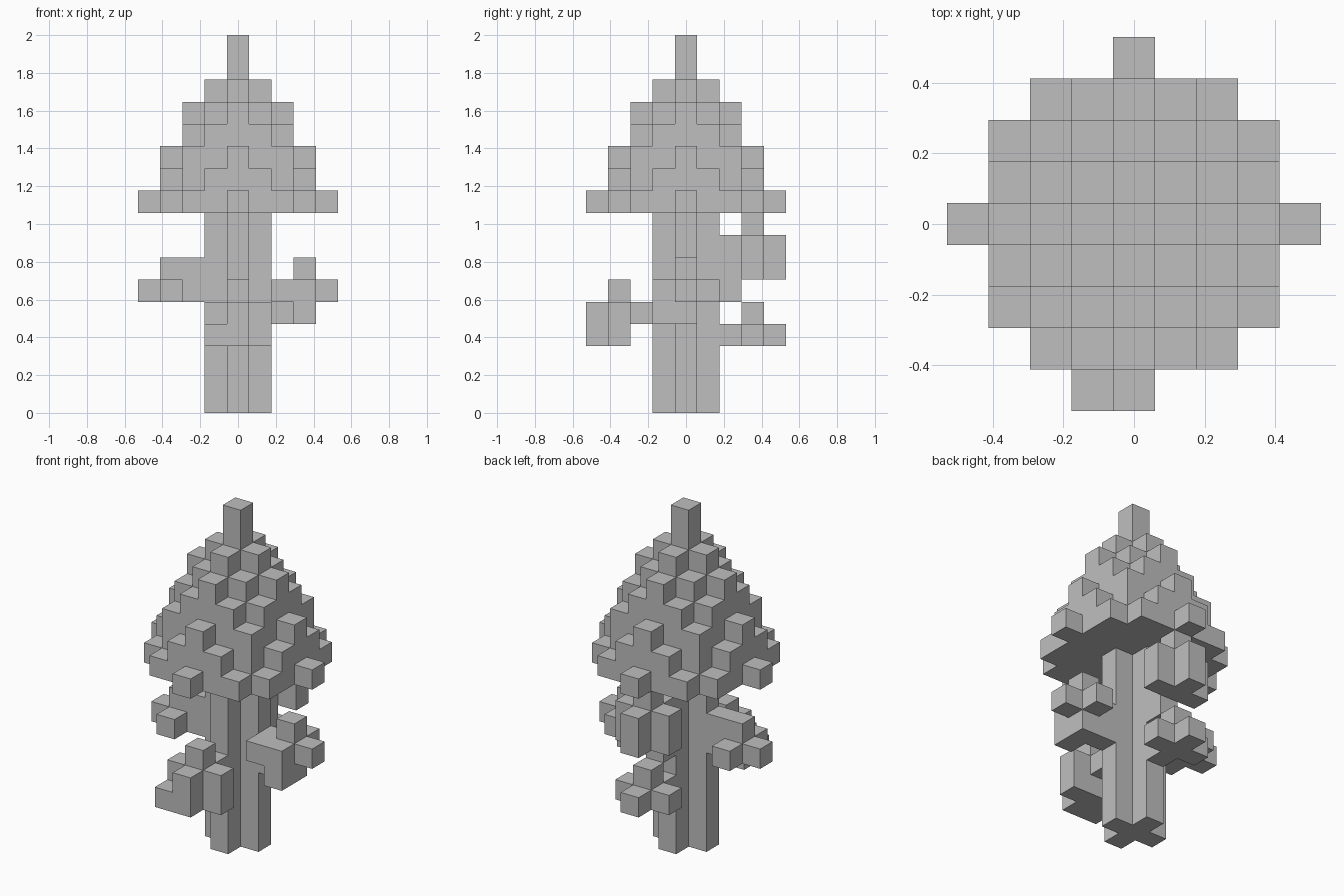
import bpy
import bmesh
from itertools import product
from mathutils import Vector

if "Cube" in bpy.data.objects:
    bpy.data.objects.remove(bpy.data.objects["Cube"], do_unlink=True)

UNIT = 2 / 17  # edge length of one block

# Single plain material
grey = bpy.data.materials.new("plain_grey")
grey.use_nodes = True
colour = (0.52, 0.52, 0.52, 1)
grey.diffuse_color = colour
grey.node_tree.nodes["Principled BSDF"].inputs["Base Color"].default_value = colour


def box(x, y, z):
    """Cells of a box; each axis is one index or an inclusive (low, high) pair."""
    spans = [(a, a) if isinstance(a, int) else a for a in (x, y, z)]
    return set(product(*(range(lo, hi + 1) for lo, hi in spans)))


def cross(a, b, z):
    """Two crossed slabs with half extents a and b, swapped between x and y."""
    return box((-a, a), (-b, b), z) | box((-b, b), (-a, a), z)


def build(name, *groups):
    """Turn cells into one mesh of outer faces, merging flat neighbours."""
    cells = set().union(*groups)
    bm = bmesh.new()
    for cell in sorted(cells):
        for axis, sign in product(range(3), (-1, 1)):
            step = [0, 0, 0]
            step[axis] = sign
            if tuple(c + s for c, s in zip(cell, step)) in cells:
                continue
            n = Vector(step)
            u = Vector((0, 0, 0))
            u[(axis + 1) % 3] = 1
            v = n.cross(u)
            centre = Vector(cell) + Vector((0, 0, 0.5)) + n / 2
            corners = [centre + (u * i + v * j) / 2
                       for i, j in ((-1, -1), (1, -1), (1, 1), (-1, 1))]
            bm.faces.new([bm.verts.new(p * UNIT) for p in corners])
    bmesh.ops.remove_doubles(bm, verts=bm.verts, dist=UNIT / 100)
    bmesh.ops.dissolve_limit(bm, angle_limit=0.01, verts=bm.verts, edges=bm.edges)
    mesh = bpy.data.meshes.new(name)
    bm.to_mesh(mesh)
    bm.free()
    mesh.materials.append(grey)
    obj = bpy.data.objects.new(name, mesh)
    bpy.context.collection.objects.link(obj)
    return obj


# Trunk with a plus-shaped section
build("trunk", cross(1, 0, (0, 8)))

# Stepped conical crown, from its wide base to the tip
layers = [[(4, 0), (3, 2)], [(3, 1), (2, 2)], [(3, 0), (2, 2)], [(2, 1)],
          [(2, 0), (1, 1)], [(1, 0)], [(0, 0)], [(0, 0)]]
build("crown", *(cross(a, b, 9 + i)
                 for i, layer in enumerate(layers) for a, b in layer))

# Left branch (+x)
build("left_branch",
      box((2, 3), 0, (4, 5)), box(3, -1, (4, 5)), box(2, -1, 5),
      box(3, 1, 5), box(4, 0, 5), box(3, 0, 6))

# Right branch (-x)
build("right_branch",
      box((-3, -2), 0, (5, 6)), box(-3, (-1, 1), 5), box(-4, 0, 5))

# Front branch (-y)
build("front_branch",
      box(0, -2, 4), box((-1, 1), -3, (3, 4)), box(0, -3, 5),
      box(0, -4, (3, 4)), box(-1, -4, 3))

# Upper back branch (+y)
build("upper_back_branch",
      box(0, 2, (5, 7)), box((-1, 1), 3, (6, 7)),
      box(0, 4, (6, 7)), box(0, 3, 8))

# Lower back branch (+y)
build("lower_back_branch",
      box(0, (2, 4), 3), box((-1, 1), 3, 3), box(0, 3, 4))
